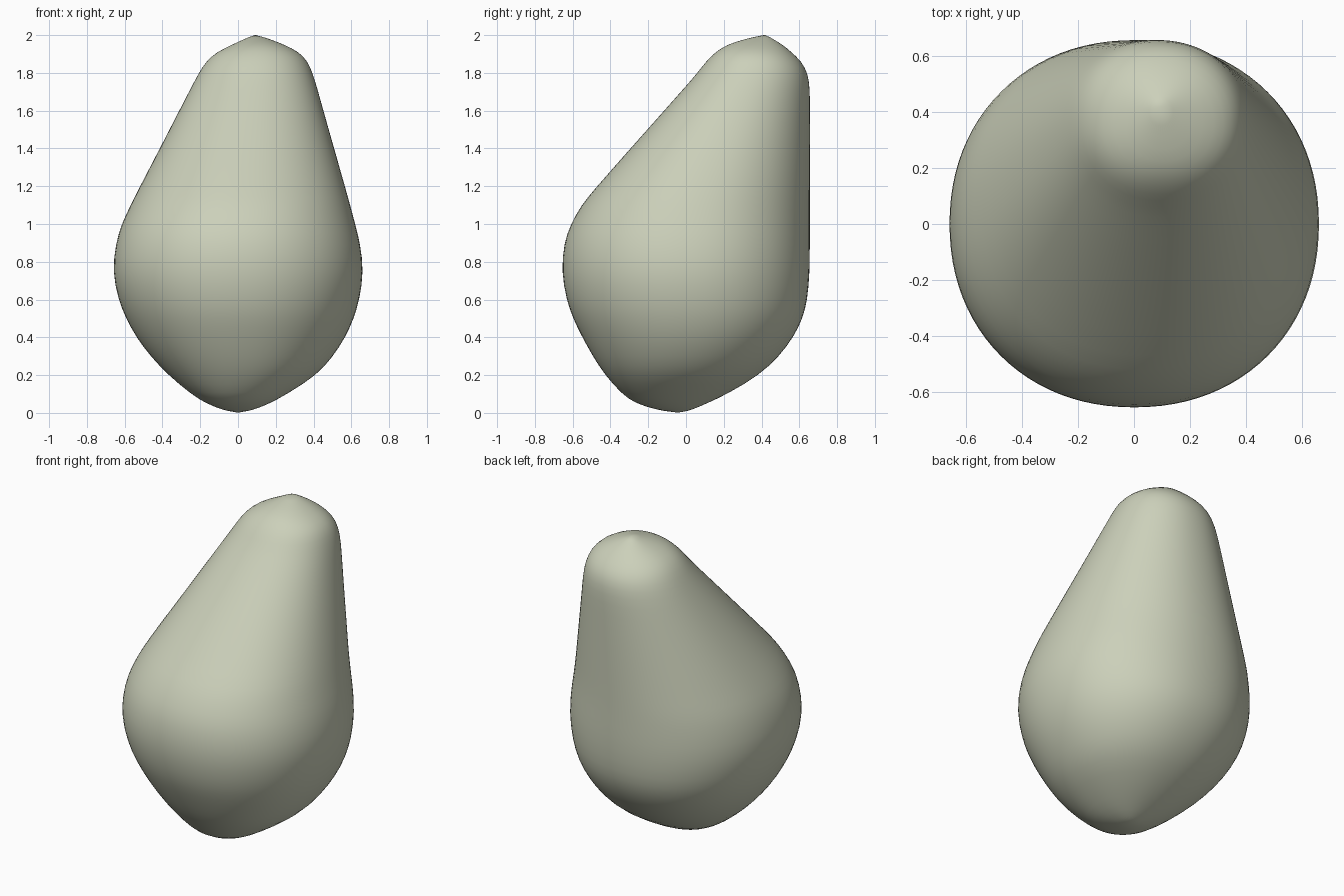
import bpy, bmesh, math

cube = bpy.data.objects.get("Cube")
if cube:
    bpy.data.objects.remove(cube, do_unlink=True)

# Cross-sections from base to tip: height, x min, x max, y min, y max
SECTIONS = [
    (0.015, -0.08, 0.08, -0.15, 0.03),
    (0.05, -0.17, 0.17, -0.27, 0.11),
    (0.10, -0.25, 0.26, -0.34, 0.22),
    (0.20, -0.37, 0.42, -0.43, 0.39),
    (0.30, -0.465, 0.505, -0.495, 0.495),
    (0.40, -0.54, 0.57, -0.55, 0.57),
    (0.50, -0.595, 0.615, -0.60, 0.62),
    (0.60, -0.635, 0.645, -0.635, 0.645),
    (0.75, -0.668, 0.668, -0.662, 0.657),
    (0.90, -0.648, 0.648, -0.648, 0.657),
    (1.00, -0.618, 0.622, -0.612, 0.657),
    (1.10, -0.57, 0.595, -0.555, 0.657),
    (1.18, -0.53, 0.573, -0.49, 0.657),
    (1.40, -0.415, 0.51, -0.295, 0.657),
    (1.60, -0.312, 0.453, -0.117, 0.657),
    (1.72, -0.25, 0.42, -0.01, 0.657),
    (1.80, -0.208, 0.395, 0.06, 0.645),
    (1.86, -0.17, 0.37, 0.105, 0.612),
    (1.91, -0.115, 0.325, 0.155, 0.56),
    (1.95, -0.03, 0.245, 0.215, 0.51),
    (1.98, 0.035, 0.165, 0.315, 0.46),
]
SEGMENTS = 48
ROUNDNESS = 2.12  # slightly fuller than an ellipse


def soft(v):
    return math.copysign(abs(v) ** (2 / ROUNDNESS), v)


def ring(bm, z, x0, x1, y0, y1):
    verts = []
    for i in range(SEGMENTS):
        a = math.tau * i / SEGMENTS
        verts.append(bm.verts.new(((x0 + x1) / 2 + (x1 - x0) / 2 * soft(math.cos(a)),
                                   (y0 + y1) / 2 + (y1 - y0) / 2 * soft(math.sin(a)), z)))
    return verts


# Lofted skin
bm = bmesh.new()
rings = [ring(bm, *s) for s in SECTIONS]
base = bm.verts.new((0, -0.04, 0))
tip = bm.verts.new((0.09, 0.42, 2.003))
for i in range(SEGMENTS):
    j = (i + 1) % SEGMENTS
    for lo, hi in zip(rings, rings[1:]):
        bm.faces.new((lo[i], lo[j], hi[j], hi[i]))
    bm.faces.new((base, rings[0][j], rings[0][i]))
    bm.faces.new((tip, rings[-1][i], rings[-1][j]))
for f in bm.faces:
    f.smooth = True
mesh = bpy.data.meshes.new("pear_body")
bm.to_mesh(mesh)
bm.free()
body = bpy.data.objects.new("pear_body", mesh)
bpy.context.collection.objects.link(body)

# Rounding between the sections
sub = body.modifiers.new("rounding", 'SUBSURF')
sub.levels = sub.render_levels = 1

# Pale green skin
skin = bpy.data.materials.new("pale_sage")
skin.use_nodes = True
colour = (0.60, 0.63, 0.49, 1)
skin.diffuse_color = colour
bsdf = skin.node_tree.nodes["Principled BSDF"]
bsdf.inputs["Base Color"].default_value = colour
bsdf.inputs["Roughness"].default_value = 0.6
mesh.materials.append(skin)
